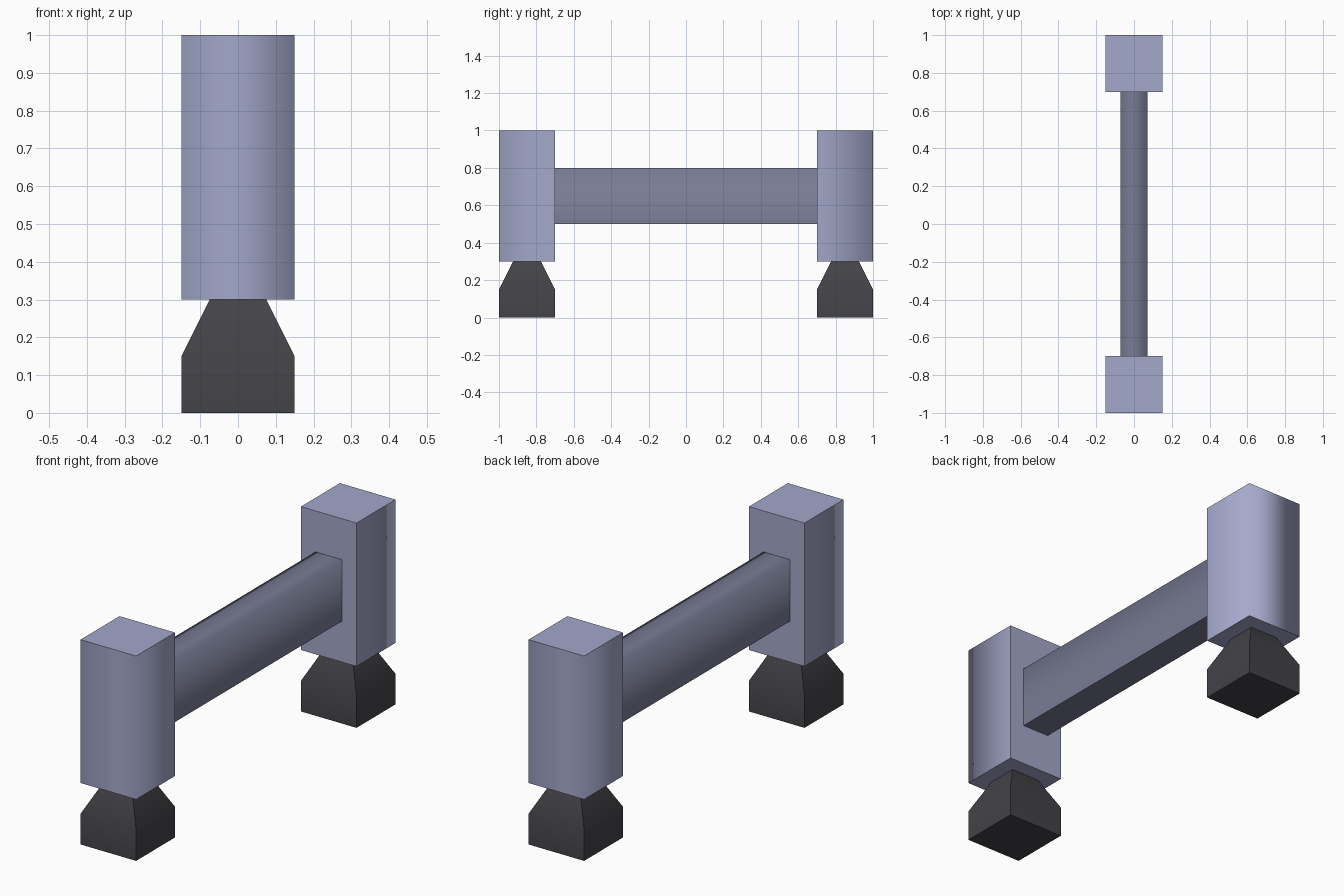
import bpy, bmesh
from mathutils import Vector

if "Cube" in bpy.data.objects:
    bpy.data.objects.remove(bpy.data.objects["Cube"])


def material(name, hex_rgb):
    lin = [(c / 255 / 12.92) if c / 255 <= 0.04045 else ((c / 255 + 0.055) / 1.055) ** 2.4
           for c in hex_rgb]
    m = bpy.data.materials.new(name)
    m.diffuse_color = (*lin, 1)
    m.use_nodes = True
    m.node_tree.nodes["Principled BSDF"].inputs["Base Color"].default_value = m.diffuse_color
    return m


post_blue = material("pale_blue_grey", (0xA4, 0xA8, 0xCA))
beam_blue = material("slate_grey", (0x78, 0x7C, 0x94))
foot_dark = material("dark_rubber", (0x43, 0x42, 0x47))


def loft(name, rings, y, mat, soft):
    """Stack rectangles (half x, half y, z); soft(edge) picks the smooth edges."""
    bm = bmesh.new()
    loops = [[bm.verts.new((sx * hx, y + sy * hy, z))
              for sx, sy in ((-1, -1), (1, -1), (1, 1), (-1, 1))] for hx, hy, z in rings]
    bm.faces.new(loops[0][::-1])
    bm.faces.new(loops[-1])
    for a, b in zip(loops, loops[1:]):
        for i in range(4):
            j = (i + 1) % 4
            bm.faces.new((a[i], a[j], b[j], b[i]))
    bm.normal_update()
    for f in bm.faces:
        f.smooth = True
    for e in bm.edges:
        e.smooth = soft(e)
    me = bpy.data.meshes.new(name)
    bm.to_mesh(me)
    bm.free()
    me.materials.append(mat)
    ob = bpy.data.objects.new(name, me)
    bpy.context.collection.objects.link(ob)
    return ob


def middle(e):
    return (e.verts[0].co + e.verts[1].co) / 2


def direction(e):
    return (e.verts[1].co - e.verts[0].co).normalized()


for side, s in (("front", -1), ("back", 1)):
    # upright post: the two outer vertical edges shade smoothly
    loft(side + "_post", [(0.15, 0.15, 0.3), (0.15, 0.15, 1.0)], s * 0.85, post_blue,
         lambda e: abs(direction(e).z) > 0.9 and abs(middle(e).y) > 0.9)
    # tapered foot: only the waist shades smoothly
    loft(side + "_foot", [(0.15, 0.15, 0.0), (0.15, 0.15, 0.15), (0.075, 0.075, 0.3)],
         s * 0.85, foot_dark, lambda e: e.calc_face_angle(0) < 0.6)

# crossbar between the posts: smooth top edges, sharp bottom edges
loft("crossbar", [(0.072, 0.7, 0.5), (0.072, 0.7, 0.8)], 0, beam_blue,
     lambda e: abs(direction(e).y) > 0.9 and middle(e).z > 0.7)
